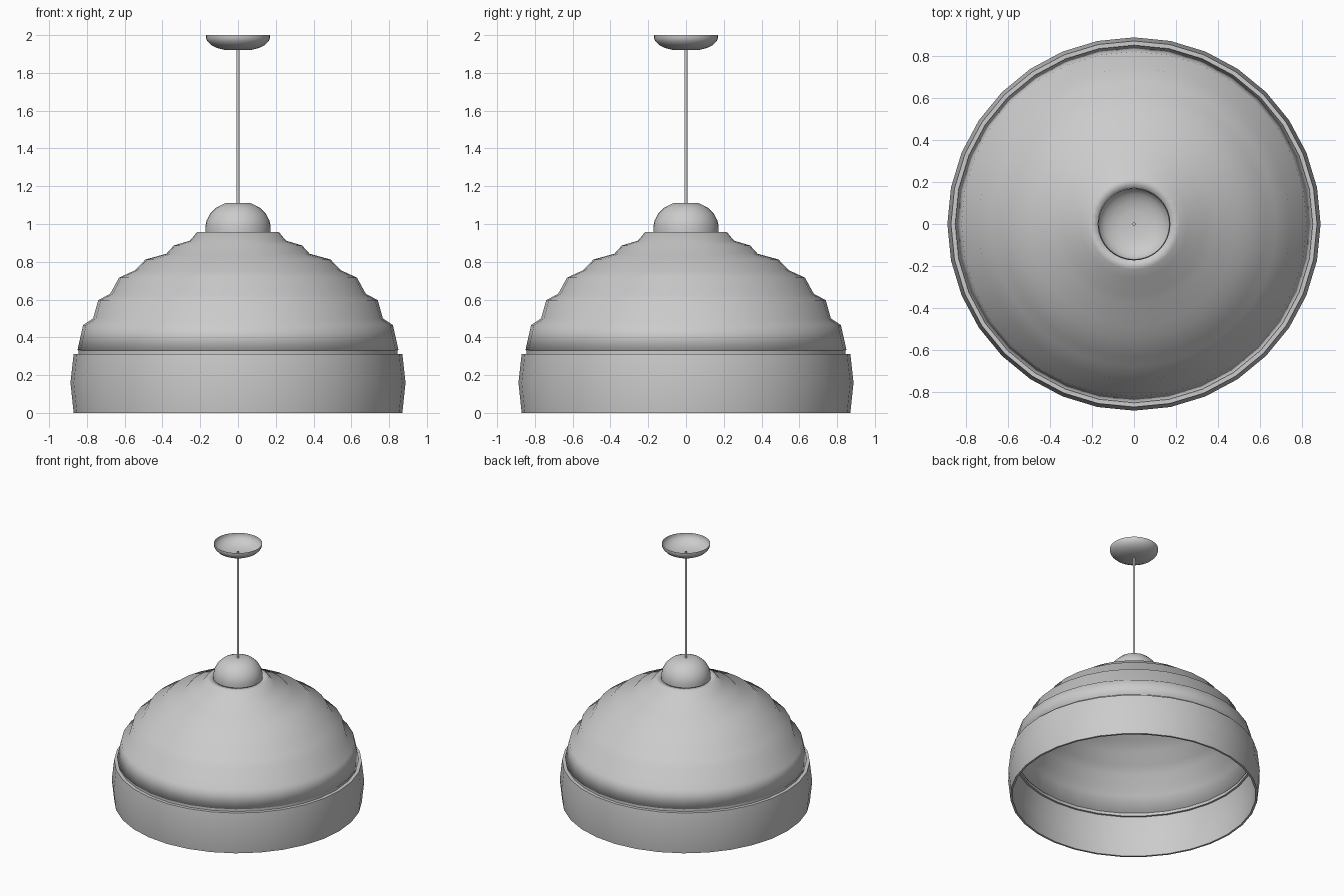
import bpy, bmesh, math

if "Cube" in bpy.data.objects:
    bpy.data.objects.remove(bpy.data.objects["Cube"])

SIDES = 32


def lathe(name, profile, closed=False, sides=SIDES, thickness=0.0, angle=55):
    """Spin an (r, z) profile round z; list it bottom to top so faces look outward."""
    bm = bmesh.new()
    rings = []
    for r, z in profile:
        rings.append([bm.verts.new((r * math.cos(2 * math.pi * j / sides),
                                    r * math.sin(2 * math.pi * j / sides), z))
                      for j in range(sides)])
    pairs = list(zip(rings, rings[1:]))
    if closed:
        pairs.append((rings[-1], rings[0]))
    for a, b in pairs:
        for j in range(sides):
            k = (j + 1) % sides
            bm.faces.new((a[j], a[k], b[k], b[j]))
    bmesh.ops.remove_doubles(bm, verts=bm.verts, dist=1e-5)
    mesh = bpy.data.meshes.new(name)
    bm.to_mesh(mesh)
    bm.free()
    obj = bpy.data.objects.new(name, mesh)
    bpy.context.collection.objects.link(obj)
    if thickness:
        mod = obj.modifiers.new("wall", 'SOLIDIFY')
        mod.thickness = thickness
        mod.offset = -1
    bpy.ops.object.select_all(action='DESELECT')
    obj.select_set(True)
    bpy.context.view_layer.objects.active = obj
    bpy.ops.object.shade_smooth_by_angle(angle=math.radians(angle))
    return obj


# lower band, slightly bulged, with a thin wall
lathe("shade_band", [(0.87, 0), (0.887, 0.16), (0.87, 0.312),
                     (0.845, 0.312), (0.868, 0.16), (0.855, 0)], closed=True)

# narrow groove ring joining band and dome
lathe("shade_ring", [(0.845, 0.31), (0.845, 0.332), (0.83, 0.332), (0.83, 0.31)],
      closed=True)

# ribbed dome
lathe("shade_dome", [(0.85, 0.332), (0.82, 0.465), (0.767, 0.50), (0.74, 0.597),
                     (0.677, 0.63), (0.63, 0.716), (0.545, 0.755), (0.49, 0.812),
                     (0.38, 0.842), (0.34, 0.886), (0.254, 0.912), (0.217, 0.957),
                     (0.17, 0.957)], thickness=0.012)

# rounded cap and the flatter, upturned ceiling canopy share one profile
bowl = [(0.173, 0), (0.173, 0.03), (0.166, 0.062), (0.146, 0.10),
        (0.112, 0.132), (0.065, 0.154), (0, 0.154)]
lathe("shade_cap", [(r, 0.957 + z) for r, z in bowl])
lathe("ceiling_canopy", [(r * 0.98, 2.0 - z * 0.52) for r, z in reversed(bowl)])

# hanging cable
lathe("cable", [(0, 1.10), (0.008, 1.10), (0.008, 1.935), (0, 1.935)], sides=12)
